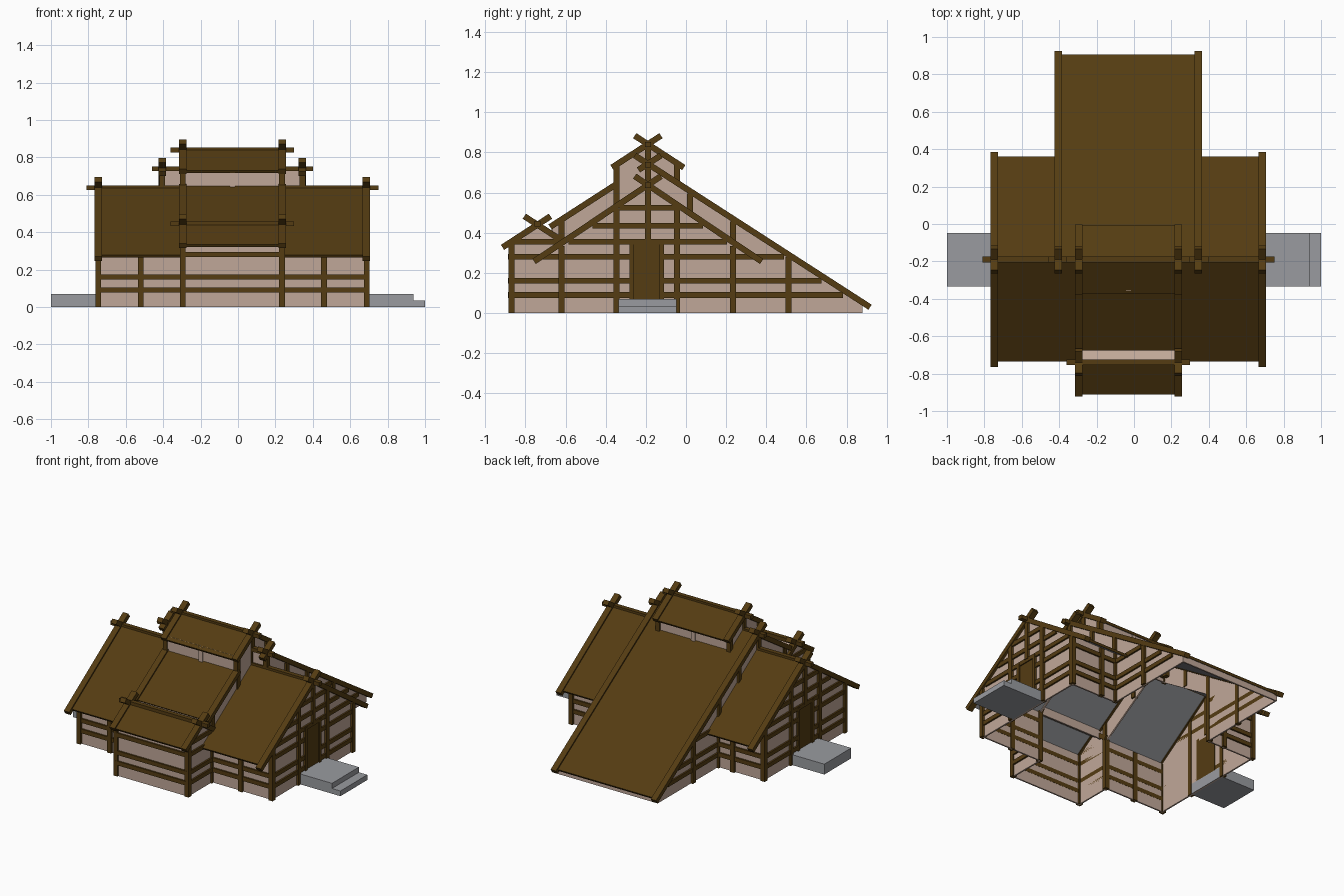
import bpy, bmesh, math
from mathutils import Vector

if "Cube" in bpy.data.objects:
    bpy.data.objects.remove(bpy.data.objects["Cube"])

def mat(name, c):
    m = bpy.data.materials.new(name)
    m.diffuse_color = (*c, 1)
    m.use_nodes = True
    m.node_tree.nodes["Principled BSDF"].inputs["Base Color"].default_value = m.diffuse_color
    return m

WOOD = mat("dark_wood", (0.090, 0.045, 0.006))
PLASTER = mat("pale_plaster", (0.53, 0.39, 0.315))
STONE = mat("grey_stone", (0.32, 0.33, 0.35))

CX = -0.03      # centre line of the house
RY = -0.19      # main ridge line

def prism(name, x0, x1, pts, m, under=None):
    """Extrude a (y, z) profile along x; downward faces may take a second colour."""
    bm = bmesh.new()
    f = bm.faces.new([bm.verts.new((x0, y, z)) for y, z in pts])
    r = bmesh.ops.extrude_face_region(bm, geom=[f])
    for v in r["geom"]:
        if isinstance(v, bmesh.types.BMVert):
            v.co.x = x1
    bmesh.ops.recalc_face_normals(bm, faces=bm.faces)
    if under:
        for f in bm.faces:
            f.normal_update()
            if f.normal.z < -0.7:
                f.material_index = 1
    me = bpy.data.meshes.new(name)
    bm.to_mesh(me)
    bm.free()
    me.materials.append(m)
    if under:
        me.materials.append(under)
    o = bpy.data.objects.new(name, me)
    bpy.context.collection.objects.link(o)
    return o

def box(name, x0, x1, y0, y1, z0, z1, m):
    return prism(name, x0, x1, [(y0, z0), (y1, z0), (y1, z1), (y0, z1)], m)

def slab(name, x0, x1, p, q, top, bot, m, under=None):
    """Sloping board whose top/bottom are offset from the line p-q."""
    p, q = Vector(p), Vector(q)
    d = (q - p).normalized()
    n = Vector((-d.y, d.x))
    if n.y < 0:
        n = -n
    return prism(name, x0, x1, [p + n * top, q + n * top, q + n * bot, p + n * bot], m, under)

def roof(name, x0, x1, p, q):
    slab(name, x0, x1, p, q, 0, -0.016, WOOD, STONE)

def rafters(name, d, p, q):
    """Pair of edge boards mirrored about the centre line, outer edge at distance d."""
    for s in (-1, 1):
        slab(name, CX + s * d, CX + s * (d - 0.04), p, q, 0.009, -0.021, WOOD)

def line(y0, z0, slope, y):
    return (y, z0 - slope * (y - y0))

def post(name, x, y, z0, z1):
    box(name, x - 0.015, x + 0.015, y - 0.015, y + 0.015, z0, z1, WOOD)

def pole(name, d, y, z):
    box(name, CX - d, CX + d, y - 0.015, y + 0.015, z - 0.013, z + 0.013, WOOD)

LEVELS = (0.09, 0.16, 0.28)
WS, MS = 0.672, 0.645     # wing and middle roof slopes
wz = lambda y: 0.645 - WS * abs(y - RY)
mz = lambda y: 0.75 - MS * abs(y - RY)

for s in (-1, 1):
    X = lambda d: CX + s * d
    # Wing roofs and gable walls
    roof("wing_back_roof", X(0.735), X(0.37), (RY, wz(RY)), (0.36, wz(0.36)))
    roof("wing_front_roof", X(0.735), X(0.265), (RY, wz(RY)), (-0.735, wz(-0.735)))
    prism("wing_gable_wall", X(0.718), X(0.708),
          [(-0.62, 0), (-0.62, 0.34), (RY, 0.63), (0.235, 0.34), (0.235, 0)], PLASTER)
    # Wing long walls
    x0, x1 = sorted((X(0.718), X(0.265)))
    box("wing_front_wall", x0, x1, -0.62, -0.61, 0, 0.34, PLASTER)
    x0, x1 = sorted((X(0.718), X(0.37)))
    box("wing_back_wall", x0, x1, 0.225, 0.235, 0, 0.34, PLASTER)
    # Timber framing of the gable
    for y in (-0.62, 0.235):
        post("wing_corner_post", X(0.718), y, 0, 0.335)
        post("wing_wall_post", X(0.49), y, 0, 0.335)
        for z in LEVELS:
            d1 = 0.265 if y < 0 else 0.37
            x0, x1 = sorted((X(0.718), X(d1)))
            box("wing_wall_beam", x0, x1, y - 0.011, y + 0.011, z - 0.014, z + 0.014, WOOD)
    for y in (-0.345, -0.045):
        post("gable_post", X(0.718), y, 0, wz(y) - 0.02)
    post("gable_king_post", X(0.718), RY, 0.36, 0.62)
    for z in LEVELS + (0.355, 0.435, 0.525):
        h = (0.62 - z) / WS
        ya, yb = max(-0.62, RY - h), min(0.235, RY + h)
        x0, x1 = X(0.729), X(0.708)
        spans = [(ya, -0.28), (-0.11, yb)] if z < 0.3 else [(ya, yb)]
        for a, b in spans:
            box("gable_beam", x0, x1, a, b, z - 0.014, z + 0.014, WOOD)
    # Plank door
    box("door", X(0.722), X(0.706), -0.26, -0.13, 0.07, 0.345, WOOD)
    for y in (-0.27, -0.12):
        box("door_frame", X(0.732), X(0.706), y - 0.011, y + 0.011, 0.07, 0.36, WOOD)

    # Middle section side wall, above and behind the wing
    prism("middle_side_wall", X(0.375), X(0.365),
          [(0.88, 0), (0.88, 0.045), (RY, 0.735), (RY, 0.6), (0.23, 0.33), (0.23, 0)], PLASTER)
    x0, x1 = sorted((X(0.375), X(0.265)))
    box("middle_upper_wall", x0, x1, RY - 0.005, RY + 0.005, 0.6, 0.735, PLASTER)
    for y, z0 in ((RY, 0.6), (0.02, 0.48), (0.235, 0), (0.51, 0)):
        post("middle_post", X(0.375), y, z0, mz(y) - 0.02)
    for z in LEVELS:
        box("middle_side_beam", X(0.386), X(0.365), 0.235, RY + (0.73 - z) / MS - 0.02,
            z - 0.014, z + 0.014, WOOD)

    # Centre side wall: front bay, raised front roof and roof lantern in one profile
    prism("centre_side_wall", X(0.27), X(0.26),
          [(-0.87, 0), (-0.87, 0.345), (-0.74, 0.432), (-0.665, 0.385), (-0.665, 0.43),
           (-0.345, 0.64), (-0.345, 0.74), (RY, 0.838), (-0.045, 0.74), (-0.045, 0.55),
           (RY, 0.6), (-0.62, 0.33), (-0.62, 0)], PLASTER)
    for y, z0, z1 in ((-0.87, 0, 0.345), (-0.62, 0, 0.46), (-0.345, 0.52, 0.745),
                      (-0.045, 0.54, 0.745), (RY, 0.6, 0.835)):
        post("centre_post", X(0.265), y, z0, z1)
    for z in LEVELS + (0.355,):
        box("bay_side_beam", X(0.281), X(0.26), -0.86, -0.62, z - 0.014, z + 0.014, WOOD)

# Front bay wall and beams
box("bay_front_wall", CX - 0.27, CX + 0.27, -0.875, -0.865, 0, 0.345, PLASTER)
for z in LEVELS:
    box("bay_front_beam", CX - 0.265, CX + 0.265, -0.886, -0.864, z - 0.014, z + 0.014, WOOD)
# Plaster strip between the bay ridge and the raised roof
slab("bay_back_slope", CX - 0.26, CX + 0.26, (-0.74, 0.432), (-0.66, 0.38), 0, -0.01, PLASTER)
box("bay_back_wall", CX - 0.26, CX + 0.26, -0.67, -0.66, 0.37, 0.432, PLASTER)
# Low back wall
box("middle_back_wall", CX - 0.375, CX + 0.375, 0.87, 0.88, 0, 0.05, PLASTER)
# Lantern walls and studs
for y in (-0.345, -0.045):
    box("lantern_wall", CX - 0.265, CX + 0.265, y - 0.005, y + 0.005, 0.62, 0.745, PLASTER)
    box("lantern_stud", CX - 0.014, CX + 0.014, y - 0.013, y + 0.013, 0.63, 0.74, PLASTER)

# Central roofs
roof("long_back_roof", CX - 0.393, CX + 0.393, (RY, mz(RY)), (0.905, mz(0.905)))
roof("raised_front_roof", CX - 0.285, CX + 0.285, (-0.34, mz(-0.34)), (-0.675, mz(-0.675)))
roof("bay_roof", CX - 0.285, CX + 0.285, (-0.74, 0.447), (-0.912, 0.335))
for y in (-0.372, -0.008):
    roof("lantern_roof", CX - 0.285, CX + 0.285, (RY, 0.848), (y, 0.73))

# Edge boards, crossing above each ridge
T = 0.062
for s in (-1, 1):
    rafters("wing_edge_board", 0.736, (RY - s * T, 0.645 + WS * T),
            (RY + s * 0.57, 0.645 - WS * 0.57))
    rafters("lantern_edge_board", 0.286, (RY - s * T, 0.848 + 0.65 * T),
            (RY + s * 0.182, 0.848 - 0.65 * 0.182))
rafters("long_edge_board", 0.394, (RY - T, 0.75 + MS * T), (0.92, mz(0.92)))
rafters("long_edge_tail", 0.394, (RY + T, 0.75 + MS * T), (RY - 0.05, mz(RY - 0.05)))
rafters("raised_edge_board", 0.286, (-0.345, mz(-0.345)), (-0.68, mz(-0.68)))
rafters("bay_edge_board", 0.286, (-0.74 + T, 0.447 + 0.65 * T), (-0.917, 0.332))
rafters("bay_edge_tail", 0.286, (-0.74 - T, 0.447 + 0.65 * T), (-0.6, 0.356))

# Ridge poles
pole("wing_ridge_pole", 0.78, RY, 0.637)
pole("middle_ridge_pole", 0.43, RY, 0.739)
pole("lantern_ridge_pole", 0.33, RY, 0.839)
pole("bay_ridge_pole", 0.33, -0.74, 0.445)

# Stone steps
box("left_step", -1, CX - 0.705, -0.335, -0.048, 0, 0.07, STONE)
box("right_step", CX + 0.705, 0.937, -0.335, -0.048, 0, 0.07, STONE)
box("right_lower_step", 0.937, 1, -0.335, -0.048, 0, 0.035, STONE)
